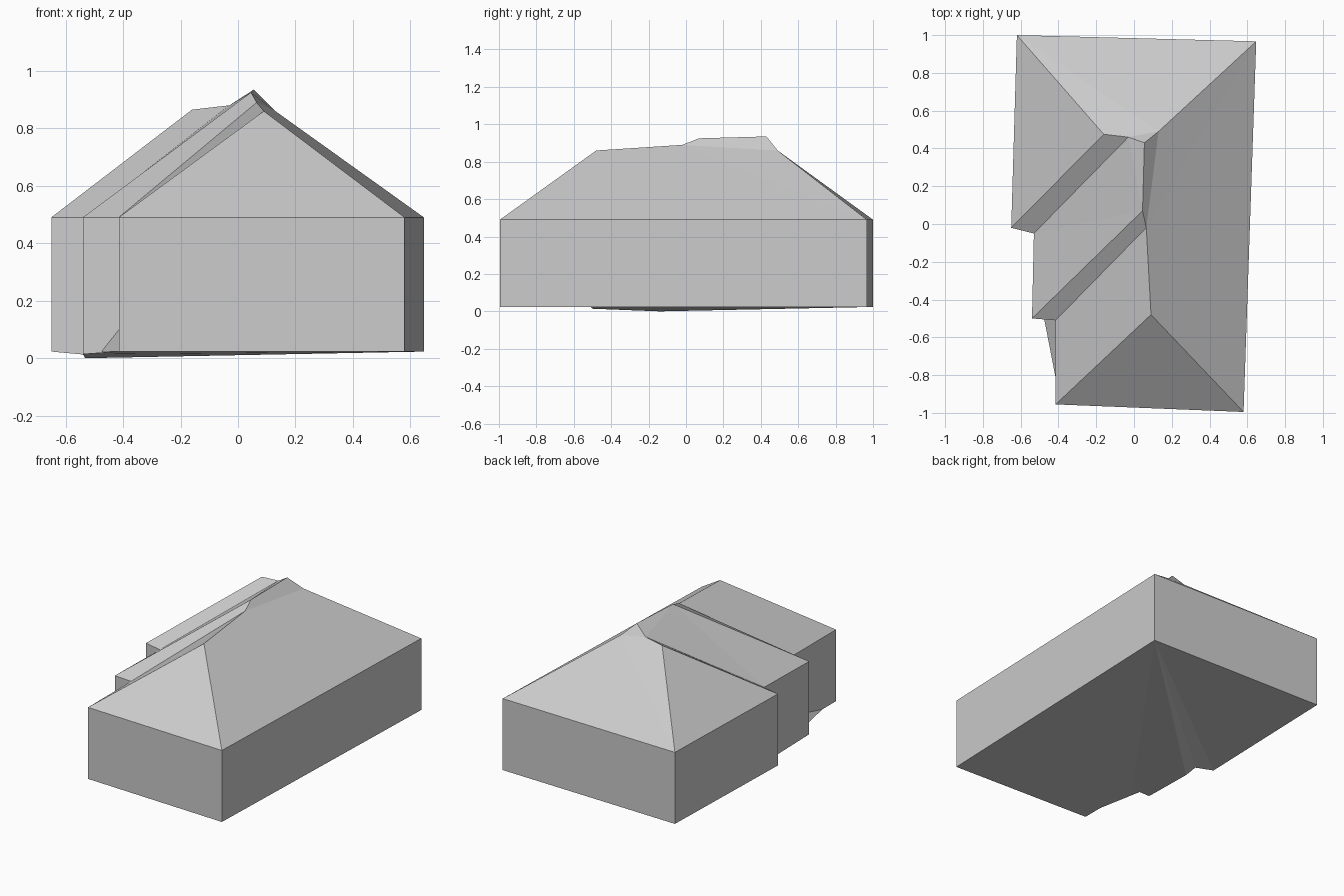
import bpy
import bmesh

default_cube = bpy.data.objects.get("Cube")
if default_cube:
    bpy.data.objects.remove(default_cube, do_unlink=True)

EAVES = 0.49
BASE = 0.023

# Single plaster colour for the whole block
grey = bpy.data.materials.new("plain grey")
grey.use_nodes = True
colour = (0.6, 0.6, 0.6, 1)
grey.diffuse_color = colour
grey.node_tree.nodes["Principled BSDF"].inputs["Base Color"].default_value = colour


def build(name, points, faces):
    """Make a flat-shaded object from named points and faces listing those names."""
    bm = bmesh.new()
    verts = {key: bm.verts.new(co) for key, co in points.items()}
    for face in faces:
        bm.faces.new([verts[key] for key in face.split()])
    bmesh.ops.triangulate(bm, faces=[f for f in bm.faces if len(f.verts) > 4])
    bmesh.ops.recalc_face_normals(bm, faces=bm.faces)
    mesh = bpy.data.meshes.new(name)
    bm.to_mesh(mesh)
    bm.free()
    mesh.materials.append(grey)
    obj = bpy.data.objects.new(name, mesh)
    bpy.context.collection.objects.link(obj)
    return obj


# Stepped footprint, going round from the back
plan = {
    "back_west": (-0.62, 1.0),
    "back_east": (0.647, 0.967),
    "front_east": (0.58, -0.995),
    "front_west": (-0.415, -0.955),
    "inner_a": (-0.415, -0.51),
    "outer_a": (-0.54, -0.5),
    "inner_b": (-0.53, -0.05),
    "outer_b": (-0.65, -0.02),
}
names = list(plan)
points = {key: (x, y, EAVES) for key, (x, y) in plan.items()}
points.update({"low_" + key: (x, y, BASE) for key, (x, y) in plan.items()})

# Sagging base below the middle step
points["low_outer_a"] = (*plan["outer_a"], 0.014)
points["low_inner_b"] = (*plan["inner_b"], 0.012)
points["sag"] = (-0.532, -0.14, 0)

# Ridge and valley points of the hipped roof
points.update({
    "front_peak": (0.09, -0.48, 0.86),
    "valley": (0.065, -0.02, 0.89),
    "ridge_front": (0.045, 0.07, 0.925),
    "ridge_back": (0.055, 0.43, 0.935),
    "back_valley": (-0.03, 0.46, 0.88),
    "back_peak_west": (-0.16, 0.475, 0.865),
    "back_peak_east": (0.13, 0.49, 0.86),
})
faces = [
    "front_west front_east front_peak",
    "inner_a front_west front_peak valley",
    "outer_a inner_a valley ridge_front",
    "inner_b outer_a ridge_front ridge_back back_valley",
    "outer_b inner_b back_valley back_peak_west",
    "back_west outer_b back_peak_west",
    "back_east back_west back_peak_west back_valley back_peak_east",
    "back_peak_east back_valley ridge_back",
    "back_peak_east ridge_back ridge_front valley",
    "front_east back_east back_peak_east valley front_peak",
]

# Walls, with the sag point let into the middle step
base_loop = []
for here, there in zip(names, names[1:] + names[:1]):
    base_loop.append("low_" + here)
    sag = ""
    if here == "outer_a":
        sag = "sag"
        base_loop.append(sag)
    faces.append(f"{here} low_{here} {sag} low_{there} {there}")

# Floor fanned out from the far back corner
pivot = base_loop.index("low_back_east")
fan = base_loop[pivot:] + base_loop[:pivot]
for here, there in zip(fan[1:], fan[2:]):
    faces.append(f"{fan[0]} {here} {there}")

build("house_block", points, faces)

# Small sloping wedge in the front inner corner
wedge = {
    "corner": (-0.41, -0.505, BASE),
    "top": (-0.414, -0.51, 0.1),
    "side": (-0.475, -0.505, BASE),
    "front": (-0.414, -0.82, BASE),
}
build("corner_wedge", wedge,
      ["corner side front", "top side front", "corner top side", "corner top front"])
